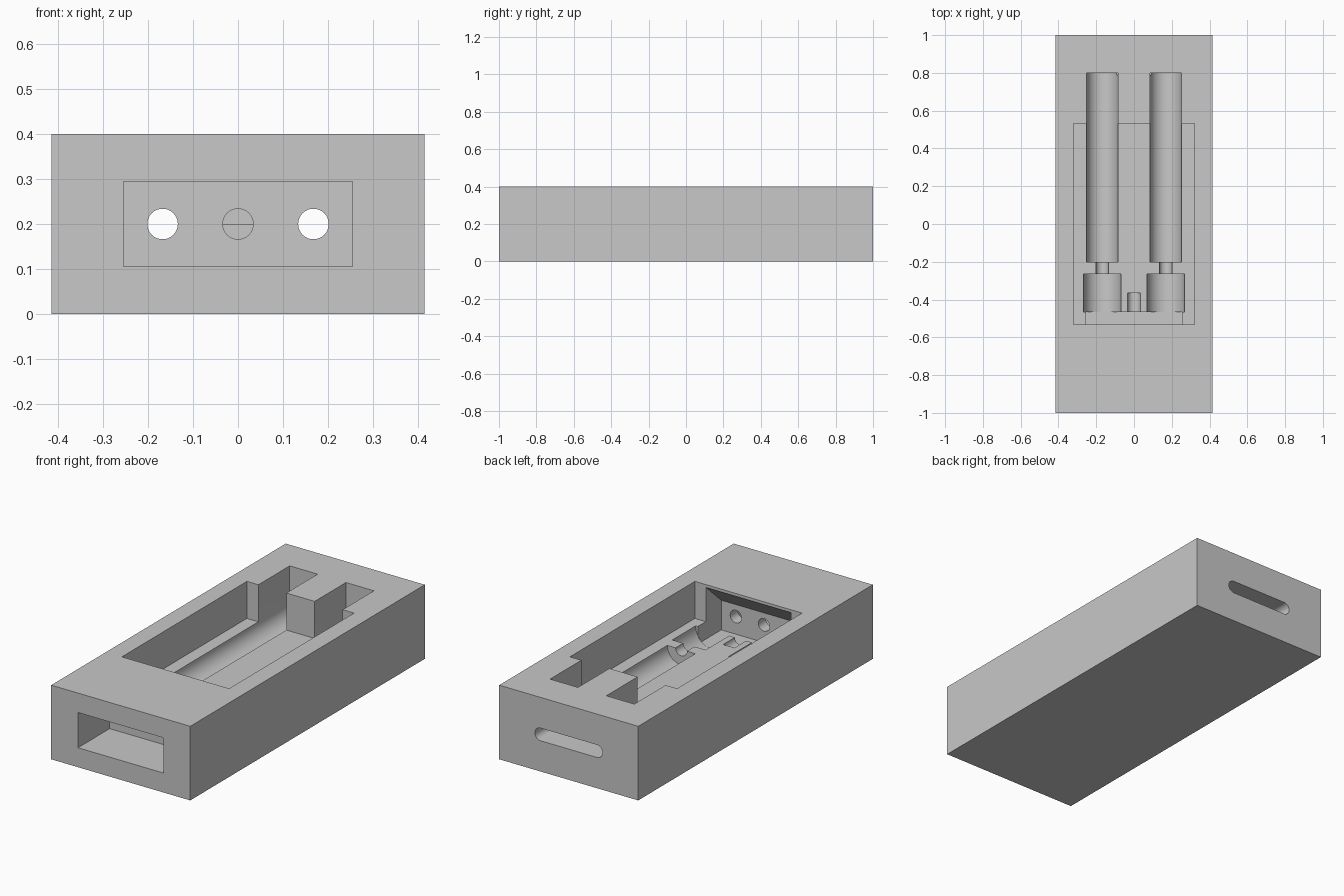
import bpy, bmesh, math
from mathutils import Matrix

if "Cube" in bpy.data.objects:
    bpy.data.objects.remove(bpy.data.objects["Cube"])

grey = bpy.data.materials.new("grey plastic")
grey.diffuse_color = (0.58, 0.58, 0.58, 1)
grey.use_nodes = True
grey.node_tree.nodes["Principled BSDF"].inputs["Base Color"].default_value = grey.diffuse_color

AXIS_Z = 0.2      # height of the channel axes and the pocket floor
CHANNEL_X = 0.168  # sideways offset of the two channels


def add_object(name, bm):
    bmesh.ops.recalc_face_normals(bm, faces=bm.faces)
    mesh = bpy.data.meshes.new(name)
    bm.to_mesh(mesh)
    bm.free()
    mesh.materials.append(grey)
    ob = bpy.data.objects.new(name, mesh)
    bpy.context.collection.objects.link(ob)
    return ob


def box(name, x0, x1, y0, y1, z0, z1):
    bm = bmesh.new()
    bmesh.ops.create_cube(bm, size=1)
    for v in bm.verts:
        v.co = ((x0 + x1) / 2 + v.co.x * (x1 - x0),
                (y0 + y1) / 2 + v.co.y * (y1 - y0),
                (z0 + z1) / 2 + v.co.z * (z1 - z0))
    return add_object(name, bm)


def prism(name, points, to_3d, extrude):
    bm = bmesh.new()
    face = bm.faces.new([bm.verts.new(to_3d(*p)) for p in points])
    new = bmesh.ops.extrude_face_region(bm, geom=[face])["geom"]
    bmesh.ops.translate(bm, vec=extrude,
                        verts=[g for g in new if isinstance(g, bmesh.types.BMVert)])
    return add_object(name, bm)


def rod(name, x, radius, y0, y1, half_width=0.0, n=64):
    """Round (or stadium-shaped) bar along y, centred on the channel axis height."""
    pts = []
    for i in range(n):
        a = 2 * math.pi * i / n
        c, s = math.cos(a), math.sin(a)
        if half_width and abs(c) < 1e-6:
            sides = (1, -1) if s > 0 else (-1, 1)
            pts += [(x + k * half_width, AXIS_Z + radius * s) for k in sides]
        else:
            shift = half_width if c > 0 else -half_width
            pts.append((x + shift + radius * c, AXIS_Z + radius * s))
    return prism(name, pts, lambda px, pz: (px, y0, pz), (0, y1 - y0, 0))


def cut(body, cutter):
    mod = body.modifiers.new("cut", 'BOOLEAN')
    mod.operation = 'DIFFERENCE'
    mod.solver = 'EXACT'
    mod.object = cutter
    bpy.context.view_layer.objects.active = body
    bpy.ops.object.modifier_apply(modifier=mod.name)
    bpy.data.objects.remove(cutter)


# solid block
body = box("case_body", -0.415, 0.415, -1, 1, 0, 0.4)

# open pocket in the top and rectangular recess in the front end
cut(body, box("top_pocket", -0.32, 0.32, -0.533, 0.533, AXIS_Z, 0.5))
cut(body, box("front_recess", -0.255, 0.255, -1.1, -0.73, 0.105, 0.295))

# inner chamber with a sloped ceiling behind the perforated wall
chamber = [(-0.665, 0.105), (-0.465, 0.105), (-0.465, 0.385),
           (-0.533, 0.385), (-0.665, 0.265)]
cut(body, prism("inner_chamber", chamber,
                lambda y, z: (-0.255, y, z), (0.51, 0, 0)))

# long channels with their open slots, neck grooves and wide cups
for side in (-1, 1):
    x = side * CHANNEL_X
    cut(body, box("channel_slot", x - 0.0835, x + 0.0835, 0.45, 0.8, AXIS_Z, 0.5))
    cut(body, rod("long_channel", x, 0.0835, -0.2, 0.8))
    cut(body, rod("wide_cup", x, 0.1, -0.465, -0.265))
    cut(body, rod("neck_groove", x, 0.034, -0.8, -0.1, n=32))

# short middle groove and hole through the wall
cut(body, rod("middle_groove", 0, 0.034, -0.8, -0.365, n=32))

# rounded slot in the back end
cut(body, rod("back_slot", 0, 0.034, 0.79, 1.1, half_width=CHANNEL_X, n=32))

bpy.ops.object.select_all(action='DESELECT')
body.select_set(True)
bpy.context.view_layer.objects.active = body
bpy.ops.object.shade_smooth_by_angle(angle=math.radians(30))
